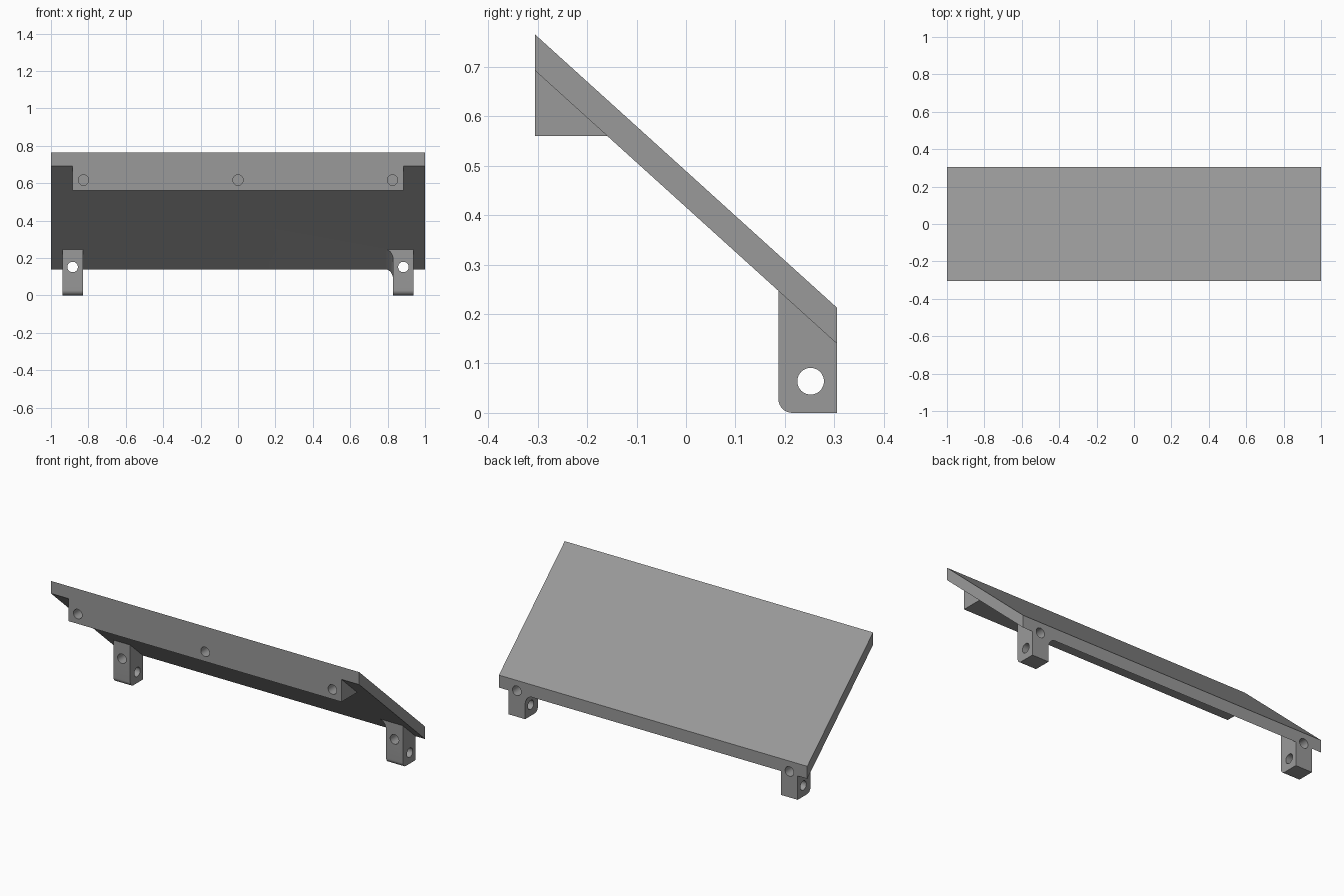
import bpy, bmesh, math
from mathutils import Matrix

if "Cube" in bpy.data.objects:
    bpy.data.objects.remove(bpy.data.objects["Cube"])

grey = bpy.data.materials.new("plain grey")
grey.diffuse_color = (0.32, 0.32, 0.32, 1)
grey.use_nodes = True
grey.node_tree.nodes["Principled BSDF"].inputs["Base Color"].default_value = grey.diffuse_color

BACK, FRONT = 0.305, -0.305
SLOPE = (0.213 - 0.765) / (BACK - FRONT)


def under(y):
    """Height of the panel's underside at depth y."""
    return 0.692 + SLOPE * (y - FRONT)


def finish(name, bm):
    bmesh.ops.recalc_face_normals(bm, faces=bm.faces)
    me = bpy.data.meshes.new(name)
    bm.to_mesh(me)
    bm.free()
    me.materials.append(grey)
    ob = bpy.data.objects.new(name, me)
    bpy.context.collection.objects.link(ob)
    return ob


def loft(name, ring_a, ring_b):
    """Solid between two matching rings of points."""
    bm = bmesh.new()
    a = [bm.verts.new(p) for p in ring_a]
    b = [bm.verts.new(p) for p in ring_b]
    bm.faces.new(a)
    bm.faces.new(b[::-1])
    for i in range(len(a)):
        j = (i + 1) % len(a)
        bm.faces.new((a[i], a[j], b[j], b[i]))
    return finish(name, bm)


def prism(name, profile, x0, x1):
    return loft(name, [(x0, y, z) for y, z in profile], [(x1, y, z) for y, z in profile])


def drill(axis, centre, radius, depth):
    bm = bmesh.new()
    turn = Matrix.Rotation(math.pi / 2, 4, 'Y' if axis == 'X' else 'X')
    bmesh.ops.create_cone(bm, cap_ends=True, segments=40, radius1=radius, radius2=radius,
                          depth=depth, matrix=Matrix.Translation(centre) @ turn)
    ob = finish("hole_cutter", bm)
    ob.hide_render = True
    return ob


def combine(ob, other, operation):
    mod = ob.modifiers.new("combine", 'BOOLEAN')
    mod.operation, mod.solver, mod.object = operation, 'EXACT', other
    bpy.context.view_layer.objects.active = ob
    bpy.ops.object.modifier_apply(modifier=mod.name)
    bpy.data.objects.remove(other)


# Sloping panel
panel = prism("sloping_panel", [(FRONT, 0.765), (BACK, 0.213), (BACK, 0.14), (FRONT, 0.692)], -1, 1)

# Triangular mounting rib under the high edge
rib_back = FRONT + (0.56 - 0.692) / SLOPE
combine(panel, prism("mounting_rib", [(FRONT, 0.56), (rib_back, 0.56), (rib_back, 0.59),
                                      (FRONT, 0.72)], -0.885, 0.885), 'UNION')

# Hinge legs with a rounded lower front corner
LEG_FRONT, R = 0.187, 0.028
leg_profile = [(BACK, 0), (BACK, 0.17), (LEG_FRONT, under(LEG_FRONT) + 0.03)]
for i in range(9):
    t = math.pi / 2 * i / 8
    leg_profile.append((LEG_FRONT + R - R * math.cos(t), R - R * math.sin(t)))
for x in (-0.884, 0.884):
    combine(panel, prism("hinge_leg", leg_profile, x - 0.054, x + 0.054), 'UNION')

# Concave fillet on the inner side of the right leg
F, FZ = 0.043, 0.057


def fillet_ring(y):
    z = under(y)
    arc = [(0.83 - F + F * math.sin(t), y, z - FZ + FZ * math.cos(t))
           for t in (math.pi / 2 * i / 10 for i in range(11))]
    return arc + [(0.85, y, z - FZ), (0.85, y, z + 0.02), (0.83 - F, y, z + 0.02)]


combine(panel, loft("leg_fillet", fillet_ring(LEG_FRONT), fillet_ring(BACK)), 'UNION')

# Screw holes: through the legs both ways, blind in the rib
for x in (-0.884, 0.884):
    combine(panel, drill('Y', (x, 0.25, 0.152), 0.028, 0.3), 'DIFFERENCE')
    combine(panel, drill('X', (x, 0.252, 0.064), 0.027, 0.2), 'DIFFERENCE')
for x in (-0.826, 0, 0.826):
    combine(panel, drill('Y', (x, FRONT, 0.617), 0.028, 0.16), 'DIFFERENCE')

panel.select_set(True)
bpy.context.view_layer.objects.active = panel
bpy.ops.object.shade_smooth_by_angle(angle=math.radians(30))
